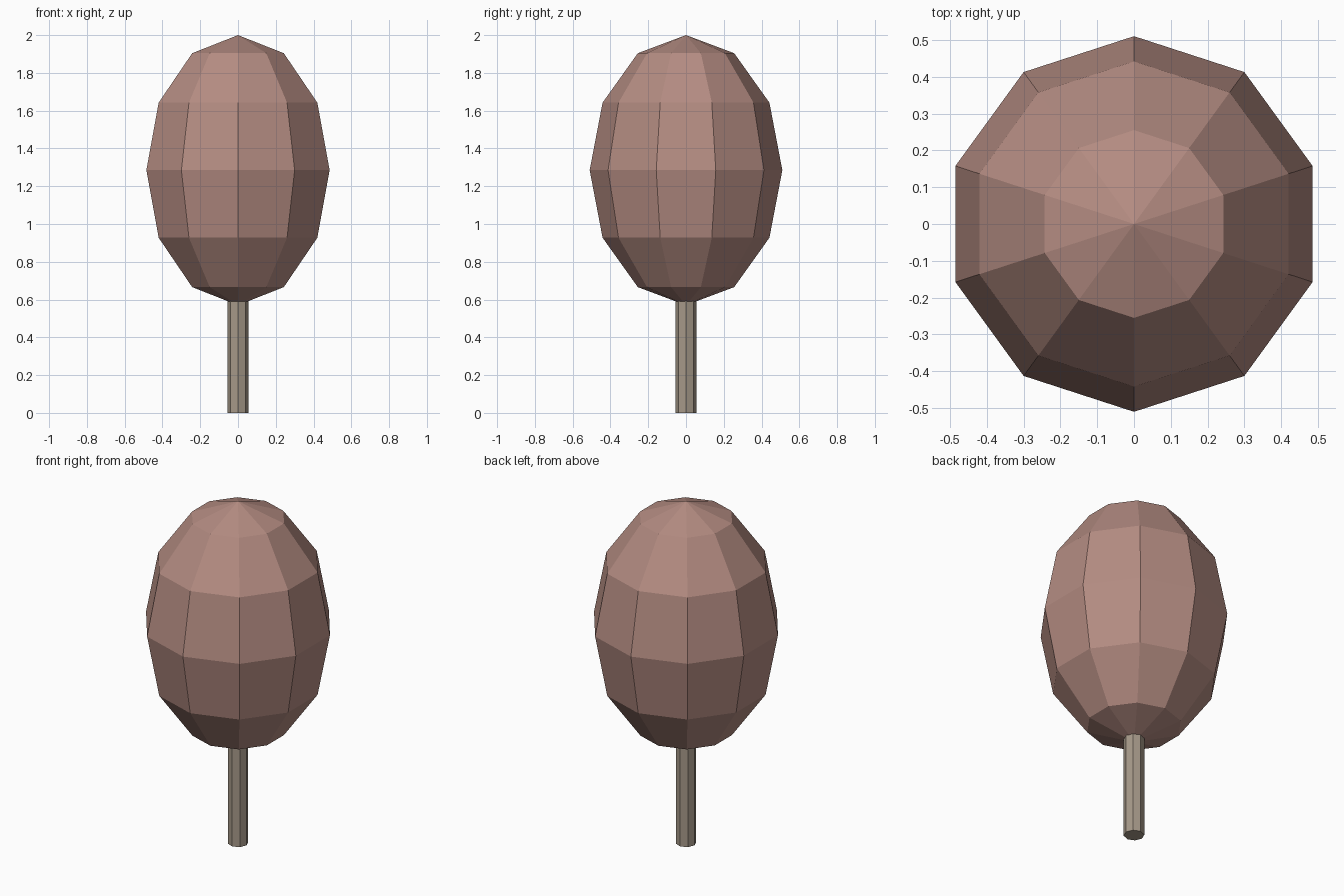
import bpy, bmesh, math

if "Cube" in bpy.data.objects:
    bpy.data.objects.remove(bpy.data.objects["Cube"])


def srgb(r, g, b):
    lin = [((c / 255 + 0.055) / 1.055) ** 2.4 for c in (r, g, b)]
    return (*lin, 1.0)


def material(name, colour):
    m = bpy.data.materials.new(name)
    m.diffuse_color = colour
    m.use_nodes = True
    m.node_tree.nodes["Principled BSDF"].inputs["Base Color"].default_value = m.diffuse_color
    return m


def lathe(name, profile, sides, mat):
    """Flat-faced solid of revolution; a corner always points along +y."""
    bm = bmesh.new()
    rings = []
    for r, z in profile:
        if r < 1e-5:
            rings.append([bm.verts.new((0, 0, z))] * sides)
        else:
            angles = [math.pi / 2 + math.tau * i / sides for i in range(sides)]
            rings.append([bm.verts.new((r * math.cos(a), r * math.sin(a), z)) for a in angles])
    for low, high in zip(rings, rings[1:]):
        for i in range(sides):
            j = (i + 1) % sides
            corners = list(dict.fromkeys((low[i], low[j], high[j], high[i])))
            bm.faces.new(corners)
    # Close open ends
    for ring in (rings[0], rings[-1]):
        if ring[0] is not ring[1]:
            bm.faces.new(ring)
    bmesh.ops.recalc_face_normals(bm, faces=bm.faces)
    mesh = bpy.data.meshes.new(name)
    bm.to_mesh(mesh)
    bm.free()
    mesh.materials.append(mat)
    ob = bpy.data.objects.new(name, mesh)
    bpy.context.collection.objects.link(ob)
    return ob


# Trunk: eight-sided post reaching just into the crown
lathe("trunk", [(0.055, 0), (0.055, 0.62)], 8, material("grey brown bark", srgb(166, 153, 137)))

# Crown: ten-sided stretched ball with six bands
R, H, ZC = 0.51, 0.715, 1.285
crown = [(R * math.sin(math.pi * k / 6), ZC - H * math.cos(math.pi * k / 6)) for k in range(7)]
lathe("crown", crown, 10, material("dusty red foliage", srgb(180, 140, 130)))
